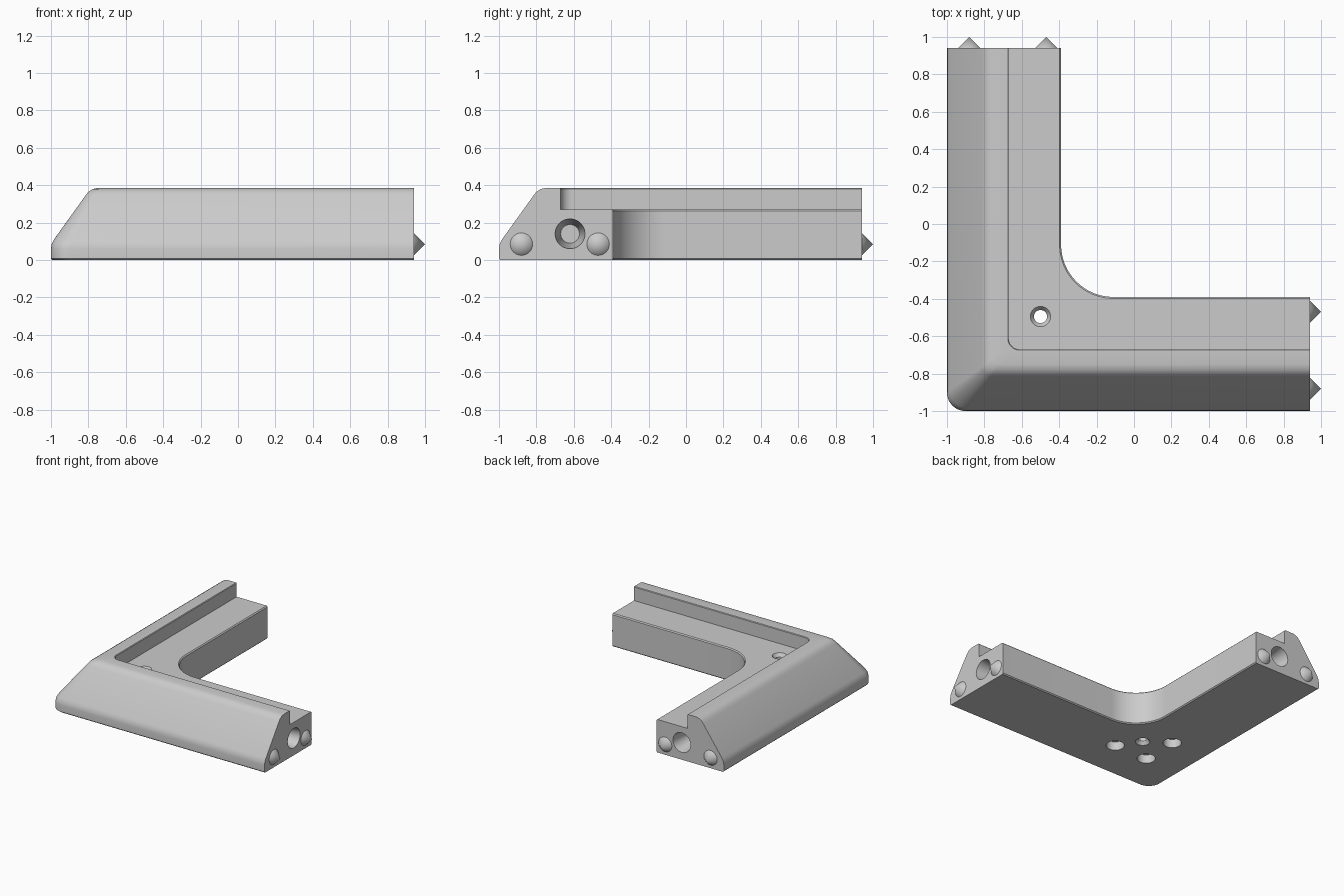
import bpy, bmesh, math
from mathutils import Matrix, Vector

old = bpy.data.objects.get("Cube")
if old:
    bpy.data.objects.remove(old, do_unlink=True)

grey = bpy.data.materials.new("light_grey")
grey.use_nodes = True
grey.diffuse_color = (0.6, 0.6, 0.6, 1)
grey.node_tree.nodes["Principled BSDF"].inputs["Base Color"].default_value = (0.6, 0.6, 0.6, 1)

END = 0.94      # flat end of each arm
STEPS = 16      # segments round the corner


def add_object(name, bm):
    mesh = bpy.data.meshes.new(name)
    bmesh.ops.recalc_face_normals(bm, faces=bm.faces[:])
    bm.to_mesh(mesh)
    bm.free()
    mesh.materials.append(grey)
    ob = bpy.data.objects.new(name, mesh)
    bpy.context.collection.objects.link(ob)
    return ob


def smooth(ob, degrees=30):
    bpy.ops.object.select_all(action="DESELECT")
    ob.select_set(True)
    bpy.context.view_layer.objects.active = ob
    bpy.ops.object.shade_smooth_by_angle(angle=math.radians(degrees))


def frustum(bm, r1, r2, start, direction, length):
    """Round solid from start along direction, radius r1 to r2."""
    d = Vector(direction)
    place = Matrix.Translation(Vector(start) + d * length / 2) @ d.to_track_quat("Z", "Y").to_matrix().to_4x4()
    bmesh.ops.create_cone(bm, cap_ends=True, segments=40, radius1=r1, radius2=r2,
                          depth=length, matrix=place)


# Corner frame: cross-section (inset, height, corner radius) swept round the bend
profile = [
    (0.008, 0, 0.1), (0, 0.008, 0.1), (0, 0.06, 0.1), (0.004, 0.085, 0.1), (0.016, 0.11, 0.1),
    (0.185, 0.345, 0.05), (0.2, 0.364, 0.045), (0.222, 0.379, 0.04), (0.25, 0.385, 0.035),
    (0.325, 0.385, 0.065), (0.33, 0.38, 0.06), (0.33, 0.27, 0.06),
    (0.602, 0.27, 0.288), (0.61, 0.262, 0.28), (0.61, 0.008, 0.28), (0.602, 0, 0.288),
]
bm = bmesh.new()
rows = []
for inset, z, r in profile:
    edge = -1 + inset
    c = edge + r
    path = [(edge, END)]
    for i in range(STEPS + 1):
        a = math.pi + math.pi / 2 * i / STEPS
        path.append((c + r * math.cos(a), c + r * math.sin(a)))
    path.append((END, edge))
    rows.append([bm.verts.new((x, y, z)) for x, y in path])
for k, row in enumerate(rows):
    nxt = rows[(k + 1) % len(rows)]
    for i in range(len(row) - 1):
        bm.faces.new((row[i], row[i + 1], nxt[i + 1], nxt[i]))
for i in (0, -1):
    bm.faces.new([row[i] for row in rows])
frame = add_object("corner_frame", bm)

# Holes
cutters = []


def cutter(name, *args):
    cb = bmesh.new()
    frustum(cb, *args)
    ob = add_object(name, cb)
    ob.hide_render = True
    cutters.append(ob)


# tapered socket in each arm end
cutter("socket_right", 0.08, 0.05, (END + 0.001, -0.62, 0.14), (-1, 0, 0), 0.2)
cutter("socket_back", 0.08, 0.05, (-0.62, END + 0.001, 0.14), (0, -1, 0), 0.2)
# screw hole, countersunk on both sides
cutter("screw_hole", 0.035, 0.035, (-0.5, -0.495, -0.1), (0, 0, 1), 0.5)
cutter("countersink_top", 0.055, 0.034, (-0.5, -0.495, 0.271), (0, 0, -1), 0.03)
cutter("countersink_bottom", 0.055, 0.034, (-0.5, -0.495, -0.001), (0, 0, 1), 0.03)
# round recesses in the underside
for x, y in ((-0.68, -0.67), (-0.38, -0.67), (-0.68, -0.37)):
    cutter("foot_recess", 0.068, 0.068, (x, y, -0.01), (0, 0, 1), 0.08)

bpy.context.view_layer.objects.active = frame
for ob in cutters:
    mod = frame.modifiers.new("hole", "BOOLEAN")
    mod.operation = "DIFFERENCE"
    mod.solver = "EXACT"
    mod.object = ob
    bpy.ops.object.modifier_apply(modifier=mod.name)
for ob in cutters:
    bpy.data.objects.remove(ob, do_unlink=True)
smooth(frame)

# Pointed locating pins on both arm ends
for inset, place in ((0.12, "outer"), (0.53, "inner")):
    for side in ("right", "back"):
        pb = bmesh.new()
        s = -1 + inset
        if side == "right":
            frustum(pb, 0.06, 0, (END, s, 0.085), (1, 0, 0), 0.06)
        else:
            frustum(pb, 0.06, 0, (s, END, 0.085), (0, 1, 0), 0.06)
        smooth(add_object(f"{place}_pin_{side}", pb))
